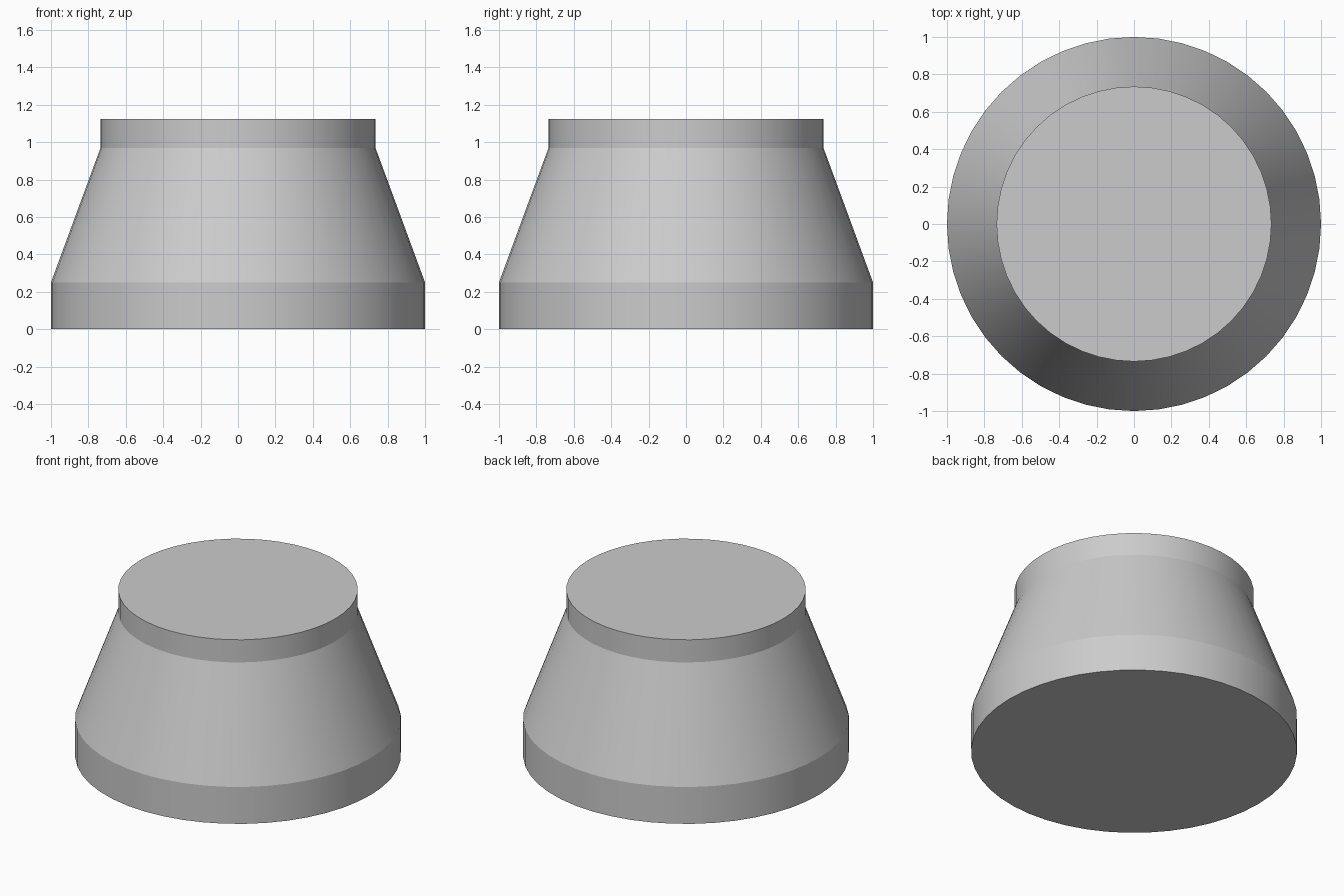
import bpy, bmesh, math

if "Cube" in bpy.data.objects:
    bpy.data.objects.remove(bpy.data.objects["Cube"])

SIDES = 48
# Outer profile as (radius, height): base band, tapered wall, top collar
PROFILE = [(1.0, 0.0), (1.0, 0.25), (0.735, 0.97), (0.735, 1.123)]


def turned_solid(name, profile, sides):
    bm = bmesh.new()
    rings = []
    for r, z in profile:
        rings.append([bm.verts.new((r * math.cos(2 * math.pi * i / sides),
                                    r * math.sin(2 * math.pi * i / sides), z))
                      for i in range(sides)])
    for low, high in zip(rings, rings[1:]):
        for i in range(sides):
            j = (i + 1) % sides
            bm.faces.new((low[i], low[j], high[j], high[i]))
    # Flat end caps
    bm.faces.new(rings[0][::-1])
    bm.faces.new(rings[-1])
    mesh = bpy.data.meshes.new(name)
    bm.to_mesh(mesh)
    bm.free()
    obj = bpy.data.objects.new(name, mesh)
    bpy.context.collection.objects.link(obj)
    return obj


# Concentric pipe reducer
reducer = turned_solid("concentric_reducer", PROFILE, SIDES)
bpy.context.view_layer.objects.active = reducer
reducer.select_set(True)
bpy.ops.object.shade_smooth_by_angle(angle=math.radians(15))
